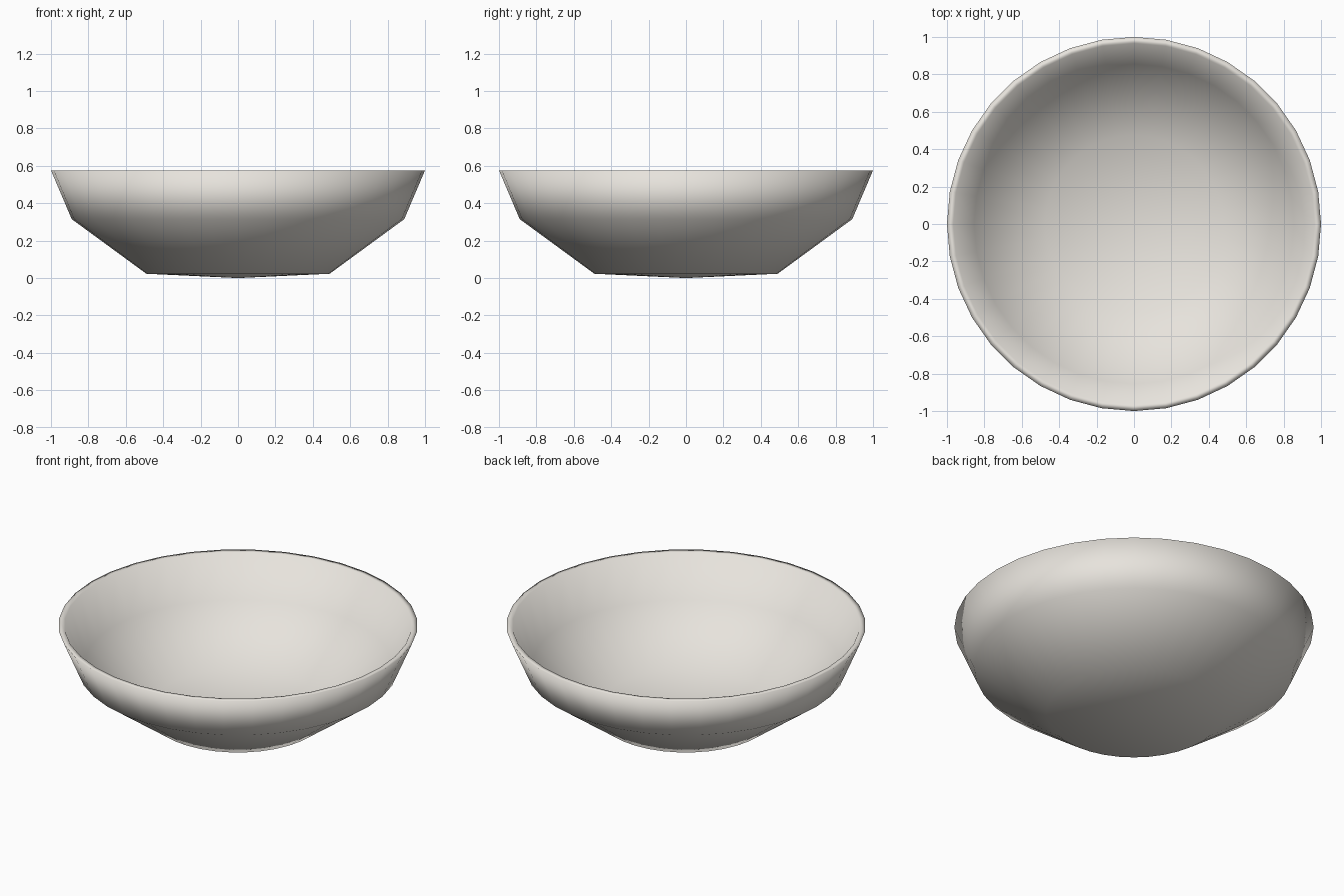
import bpy, bmesh, math

if "Cube" in bpy.data.objects:
    bpy.data.objects.remove(bpy.data.objects["Cube"])

SIDES = 36
# Closed bowl section: outer underside to rim, then back down the inside
profile = [(0, 0), (0.49, 0.023), (0.889, 0.315), (1.0, 0.576),
           (0.966, 0.576), (0.855, 0.335), (0.475, 0.085), (0, 0.06)]

# Revolve the section around the vertical axis
bm = bmesh.new()
verts = [bm.verts.new((r, 0, z)) for r, z in profile]
edges = [bm.edges.new(pair) for pair in zip(verts, verts[1:])]
bmesh.ops.spin(bm, geom=verts + edges, cent=(0, 0, 0), axis=(0, 0, 1),
               angle=math.tau, steps=SIDES, use_duplicate=False)
bmesh.ops.remove_doubles(bm, verts=bm.verts[:], dist=1e-4)
bmesh.ops.dissolve_degenerate(bm, dist=1e-5, edges=bm.edges[:])
bmesh.ops.recalc_face_normals(bm, faces=bm.faces[:])
for face in bm.faces:
    face.smooth = True

# Bowl
mesh = bpy.data.meshes.new("bowl")
bm.to_mesh(mesh)
bm.free()
bowl = bpy.data.objects.new("bowl", mesh)
bpy.context.collection.objects.link(bowl)

# Warm off-white glaze
glaze = bpy.data.materials.new("cream_glaze")
glaze.diffuse_color = (0.8, 0.77, 0.72, 1)
glaze.use_nodes = True
glaze.node_tree.nodes["Principled BSDF"].inputs["Base Color"].default_value = glaze.diffuse_color
mesh.materials.append(glaze)
